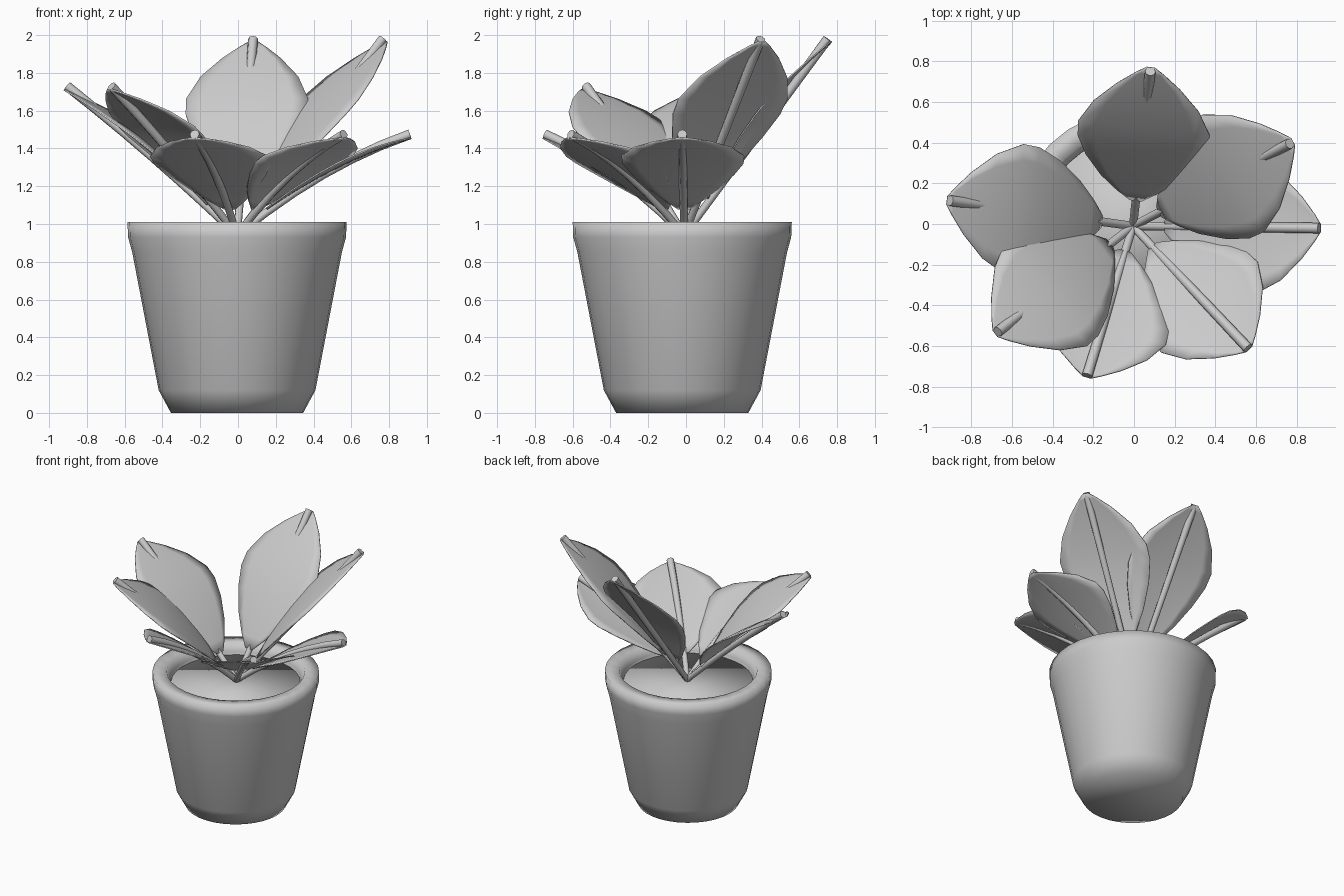
import bpy, bmesh, math
from mathutils import Vector

cube = bpy.data.objects.get("Cube")
if cube:
    bpy.data.objects.remove(cube, do_unlink=True)

grey = bpy.data.materials.new("plain_grey")
grey.use_nodes = True
shade = (0.6, 0.6, 0.6, 1)
grey.diffuse_color = shade
grey.node_tree.nodes["Principled BSDF"].inputs["Base Color"].default_value = shade

CENTRE = Vector((-0.005, -0.02, 0))
UP = Vector((0, 0, 1))


def finish(bm, name):
    """Turn a bmesh into a smooth, coloured object."""
    bmesh.ops.recalc_face_normals(bm, faces=bm.faces)
    mesh = bpy.data.meshes.new(name)
    bm.to_mesh(mesh)
    bm.free()
    mesh.materials.append(grey)
    for poly in mesh.polygons:
        poly.use_smooth = True
    obj = bpy.data.objects.new(name, mesh)
    bpy.context.collection.objects.link(obj)
    return obj


def skin(bm, rings, closed):
    """Bridge successive rows of vertices with quads."""
    count = len(rings[0])
    for a, b in zip(rings, rings[1:]):
        for i in range(count if closed else count - 1):
            j = (i + 1) % count
            bm.faces.new((a[i], a[j], b[j], b[i]))


def lathe(name, profile, sides=32):
    bm = bmesh.new()
    rings = []
    for r, z in profile:
        angles = [math.tau * i / sides for i in range(sides)]
        rings.append([bm.verts.new(CENTRE + Vector((r * math.cos(a), r * math.sin(a), z)))
                      for a in angles])
    skin(bm, rings, True)
    bm.faces.new(rings[0])
    bm.faces.new(rings[-1])
    return finish(bm, name)


# Pot with a thick rim, and the soil inside it
lathe("pot", [(0.35, 0), (0.415, 0.12), (0.555, 0.85), (0.577, 0.93), (0.58, 1.01),
              (0.48, 1.01), (0.455, 0.95), (0.445, 0.88)])
lathe("soil", [(0.45, 0.89), (0.45, 0.93)])


def stem_point(tip, bow, t):
    root = Vector((-0.005, -0.01, 0.94))
    return root.lerp(tip, t) + UP * bow * 4 * t * (1 - t)


def frame(tip, bow, t):
    """Point, sideways and upward directions along a stem."""
    p = stem_point(tip, bow, t)
    along = (stem_point(tip, bow, t + 0.01) - stem_point(tip, bow, t - 0.01)).normalized()
    side = along.cross(UP).normalized()
    return p, side, side.cross(along)


def make_stem(name, tip, bow):
    bm = bmesh.new()
    rings = []
    for k in range(7):
        t = k / 6
        p, side, up = frame(tip, bow, t)
        r = 0.02 + 0.006 * t
        rings.append([bm.verts.new(p + r * (side * math.cos(a) + up * math.sin(a)))
                      for a in (math.tau * i / 8 for i in range(8))])
    skin(bm, rings, True)
    bm.faces.new(rings[0])
    bm.faces.new(rings[-1])
    obj = finish(bm, name)
    bpy.context.view_layer.objects.active = obj
    obj.select_set(True)
    bpy.ops.object.shade_smooth_by_angle(angle=math.radians(60))
    obj.select_set(False)


# Leaf outline: position along the blade and half width
OUTLINE = [(0, 0.03), (0.08, 0.1), (0.2, 0.185), (0.36, 0.27), (0.5, 0.32),
           (0.6, 0.325), (0.75, 0.26), (0.88, 0.155), (0.96, 0.07), (1, 0.02)]


def make_blade(name, tip, bow, arch, cup):
    """Blade that bulges away from the stem and dips below it at the tip."""
    bm = bmesh.new()
    rows = []
    for u, width in OUTLINE:
        p, side, up = frame(tip, bow, 0.18 + 0.82 * u)
        offset = 0.012 + arch * math.sin(math.pi * u) - 0.035 * u * u
        row = []
        for i in range(-4, 5):
            v = i / 4
            curl = cup * v * v * width / 0.32
            row.append(bm.verts.new(p + side * v * width + up * (offset + curl)))
        rows.append(row)
    skin(bm, rows, False)
    obj = finish(bm, name)
    solid = obj.modifiers.new("thickness", "SOLIDIFY")
    solid.thickness = 0.008
    solid.offset = 0


# Leaves: tip position, stem bow, blade arch over the stem, edge curl
TALL = (0.0, 0.05, -0.01)
MIDDLE = (0.02, 0.05, -0.01)
LOW = (0.055, -0.008, 0.02)
LEAVES = {
    "back": ((0.08, 0.75, 1.98), TALL),
    "back_left": ((0.765, 0.395, 1.98), TALL),
    "left": ((0.91, -0.02, 1.475), LOW),
    "front_left": ((0.56, -0.61, 1.475), LOW),
    "front": ((-0.23, -0.745, 1.475), LOW),
    "front_right": ((-0.67, -0.53, 1.73), MIDDLE),
    "right": ((-0.905, 0.115, 1.73), MIDDLE),
}
for place, (tip, (bow, arch, cup)) in LEAVES.items():
    make_stem(place + "_stem", Vector(tip), bow)
    make_blade(place + "_leaf", Vector(tip), bow, arch, cup)
